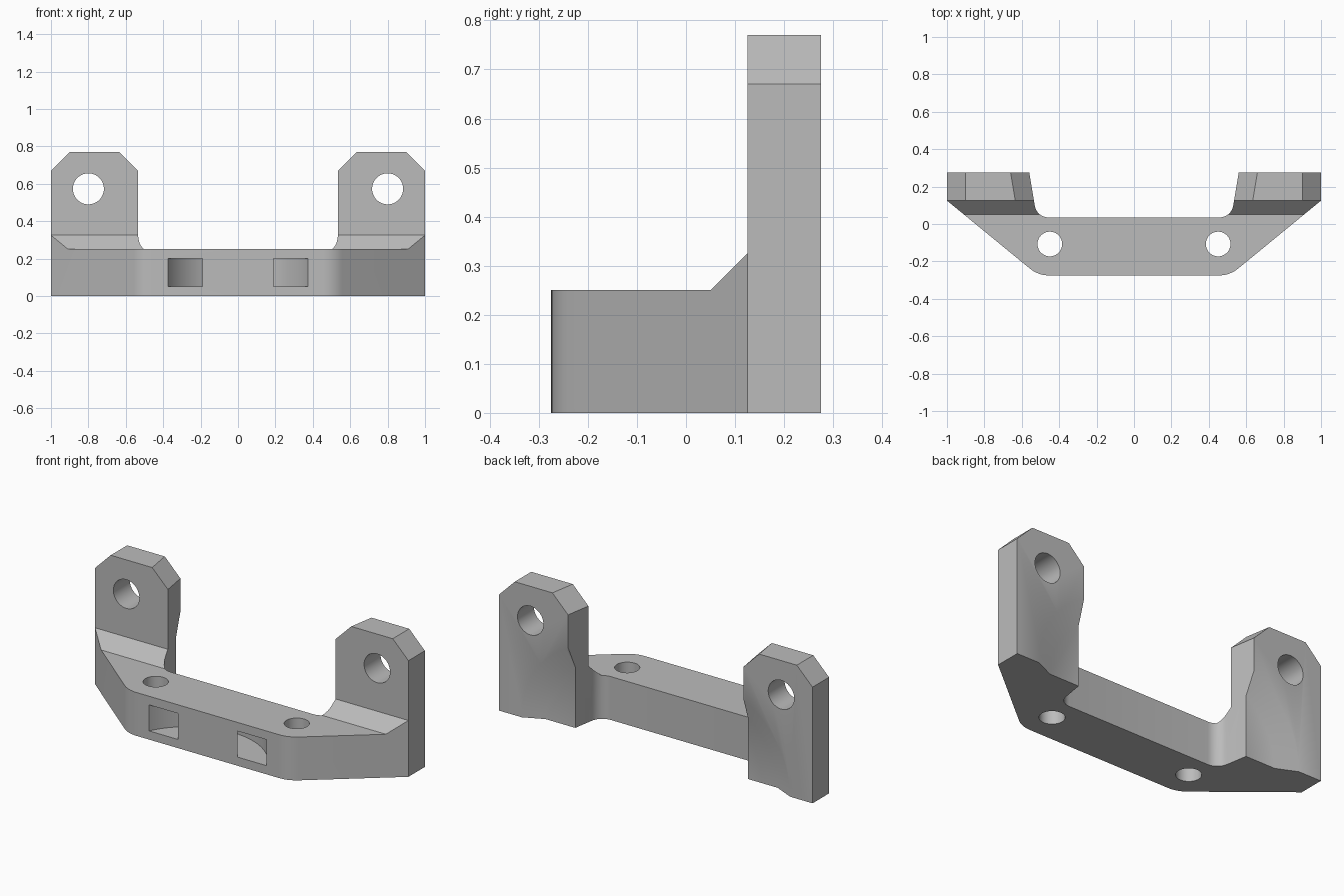
import bpy, bmesh, math
from mathutils import Vector, Matrix

old = bpy.data.objects.get("Cube")
if old:
    bpy.data.objects.remove(old, do_unlink=True)

grey = bpy.data.materials.new("plain_grey")
grey.use_nodes = True
grey.diffuse_color = (0.5, 0.5, 0.5, 1)
grey.node_tree.nodes["Principled BSDF"].inputs["Base Color"].default_value = (0.5, 0.5, 0.5, 1)


def loft(name, start, end):
    """Solid between two matching rings of 3D points."""
    bm = bmesh.new()
    a = [bm.verts.new(p) for p in start]
    b = [bm.verts.new(p) for p in end]
    n = len(a)
    bm.faces.new(a)
    bm.faces.new(b)
    for i in range(n):
        j = (i + 1) % n
        bm.faces.new((a[i], a[j], b[j], b[i]))
    bmesh.ops.recalc_face_normals(bm, faces=bm.faces)
    mesh = bpy.data.meshes.new(name)
    bm.to_mesh(mesh)
    bm.free()
    mesh.materials.append(grey)
    obj = bpy.data.objects.new(name, mesh)
    bpy.context.scene.collection.objects.link(obj)
    return obj


def prism_z(name, pts, z0, z1):
    return loft(name, [(x, y, z0) for x, y in pts], [(x, y, z1) for x, y in pts])


def prism_y(name, front, back, y0, y1):
    return loft(name, [(x, y0, z) for x, z in front], [(x, y1, z) for x, z in back])


def circle(cx, cy, r, n=48):
    return [(cx + r * math.cos(math.tau * i / n), cy + r * math.sin(math.tau * i / n))
            for i in range(n)]


def rounded(before, corner, after, r, n=8):
    """Arc points that replace a corner."""
    p = Vector(corner)
    u, v = (Vector(before) - p).normalized(), (Vector(after) - p).normalized()
    half = u.angle(v) / 2
    centre = p + (u + v).normalized() * (r / math.sin(half))
    first = p + u * (r / math.tan(half)) - centre
    last = p + v * (r / math.tan(half)) - centre
    turn = math.atan2(first.x * last.y - first.y * last.x, first.dot(last))
    return [tuple(centre + Matrix.Rotation(turn * i / n, 2) @ first) for i in range(n + 1)]


def boolean(target, cutter, operation="DIFFERENCE"):
    mod = target.modifiers.new("cut", "BOOLEAN")
    mod.operation, mod.solver, mod.object = operation, "EXACT", cutter
    bpy.context.view_layer.objects.active = target
    bpy.ops.object.modifier_apply(modifier=mod.name)
    bpy.data.objects.remove(cutter, do_unlink=True)


# Plan outline: straight bar, slanted ends, tapered inner lug walls
inner, front = (0.52, 0.035), (0.512, -0.275)
half = rounded((0, -0.275), front, (1, 0.125), 0.16)
half += [(1, 0.125), (1, 0.275), (0.56, 0.275)]
half += rounded((0.56, 0.275), inner, (0, 0.035), 0.075)
outline = half + [(-x, y) for x, y in reversed(half)]
bracket = prism_z("mounting_bracket", outline, 0, 0.77)

# Side profile: low bar, sloped shoulder, tall lugs
side = [(-0.4, -0.1), (-0.4, 0.25), (0.05, 0.25), (0.125, 0.325),
        (0.125, 0.9), (0.4, 0.9), (0.4, -0.1)]
boolean(bracket, loft("side_profile", [(-1.2, y, z) for y, z in side],
                      [(1.2, y, z) for y, z in side]), "INTERSECT")

for s in (-1, 1):
    # Lug corner chamfers; the inner one follows the tapered wall
    outer = [(s * 0.8, 0.87), (s * 1.1, 0.57), (s * 1.1, 0.87)]
    boolean(bracket, prism_y("outer_chamfer", outer, outer, 0, 0.4))

    def inner_cut(y):
        x = 0.535 + (y - 0.125) / 6
        return [(s * (x + 0.2), 0.87), (s * (x - 0.1), 0.57), (s * (x - 0.1), 0.87)]
    boolean(bracket, prism_y("inner_chamfer", inner_cut(0.1), inner_cut(0.3), 0.1, 0.3))

    # Pivot holes and vertical bolt holes
    pivot = circle(s * 0.8, 0.573, 0.083)
    boolean(bracket, prism_y("pivot_hole", pivot, pivot, -0.1, 0.5))
    boolean(bracket, prism_z("bolt_hole", circle(s * 0.45, -0.107, 0.066), -0.1, 0.4))

    # Conical clearance recess on the back of each lug
    boolean(bracket, prism_y("back_recess", circle(s * 0.32, 0, 0.42, 64),
                             circle(s * 0.32, 0, 0.64, 64), 0.222, 0.322))

# Curved strap channel joining the two front slots
arc = [math.pi * i / 48 for i in range(49)]
ring = [(r * math.cos(a), -0.457 + r * math.sin(a))
        for r, angles in ((0.417, arc), (0.263, arc[::-1])) for a in angles]
boolean(bracket, prism_z("strap_channel", ring, 0.05, 0.2))

bpy.ops.object.select_all(action="DESELECT")
bracket.select_set(True)
bpy.context.view_layer.objects.active = bracket
bpy.ops.object.shade_smooth_by_angle(angle=math.radians(25))
